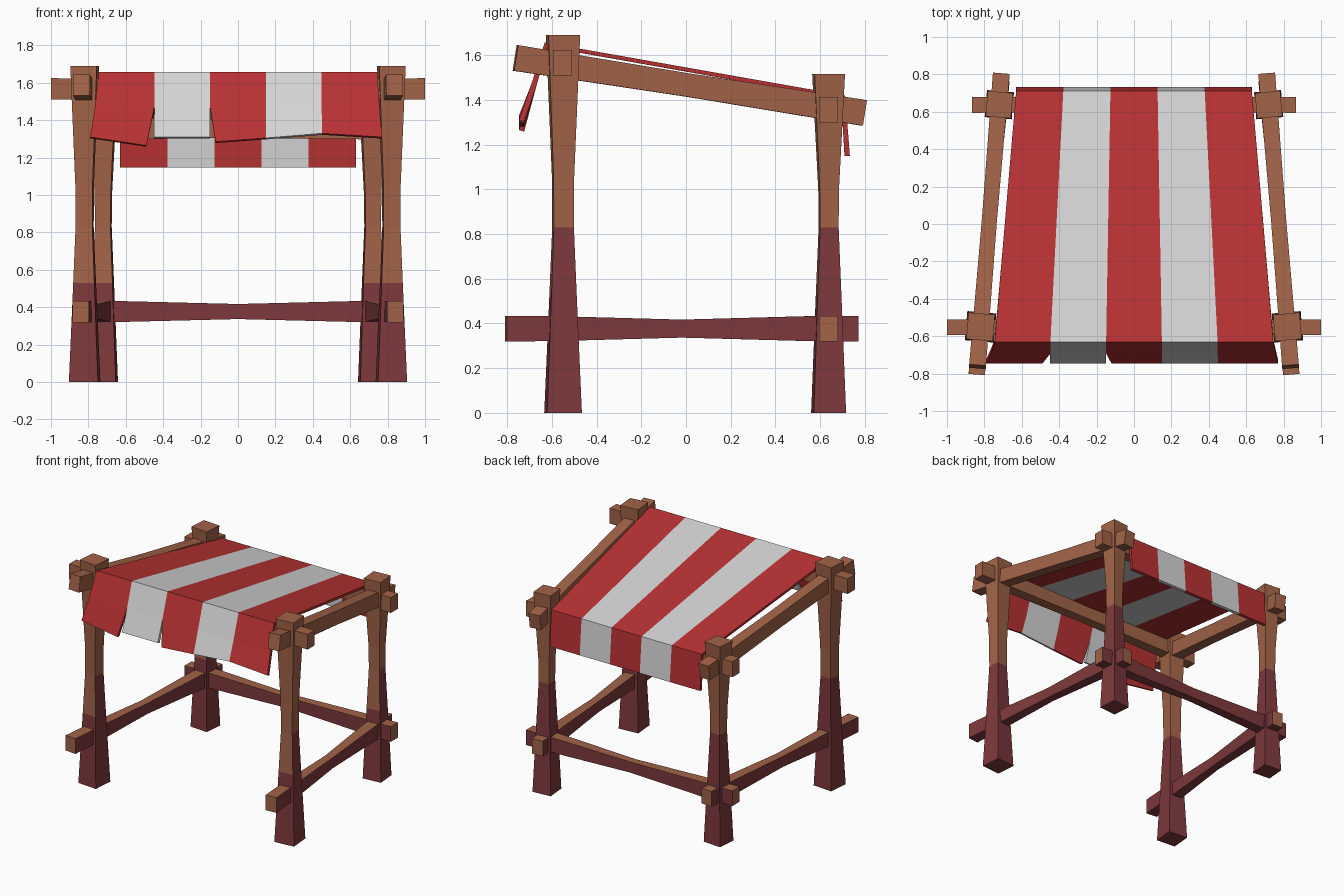
import bpy, bmesh, math
from mathutils import Vector, Matrix

if "Cube" in bpy.data.objects:
    bpy.data.objects.remove(bpy.data.objects["Cube"])


def material(name, rgb):
    m = bpy.data.materials.new(name)
    m.diffuse_color = (*rgb, 1)
    m.use_nodes = True
    m.node_tree.nodes["Principled BSDF"].inputs["Base Color"].default_value = m.diffuse_color
    return m


WOOD = material("light wood", (0.36, 0.125, 0.065))
STAIN = material("dark stained wood", (0.21, 0.041, 0.045))
RED = material("red cloth", (0.49, 0.032, 0.034))
WHITE = material("white cloth", (0.67, 0.67, 0.67))


def finish(name, bm, mats):
    me = bpy.data.meshes.new(name)
    bm.to_mesh(me)
    bm.free()
    for m in mats:
        me.materials.append(m)
    ob = bpy.data.objects.new(name, me)
    bpy.context.collection.objects.link(ob)
    return ob


def loft(rings):
    """Closed solid through a list of four-cornered rings."""
    bm = bmesh.new()
    vs = [[bm.verts.new(p) for p in ring] for ring in rings]
    for a, b in zip(vs, vs[1:]):
        for i in range(4):
            j = (i + 1) % 4
            bm.faces.new((a[i], a[j], b[j], b[i]))
    bm.faces.new(vs[0][::-1])
    bm.faces.new(vs[-1])
    bmesh.ops.recalc_face_normals(bm, faces=bm.faces)
    bm.normal_update()
    return bm


CORNERS = ((-.5, -.5), (.5, -.5), (.5, .5), (-.5, .5))


def post(name, x, y, angle, sections):
    """Waisted square post, stained at the bottom."""
    rot = Matrix.Rotation(angle, 3, 'Z')
    bm = loft([[rot @ Vector((u * w, v * w, 0)) + Vector((x, y, z))
                for u, v in CORNERS] for z, w in sections])
    for f in bm.faces:
        limit = 0.53 if f.normal.y < -0.7 else 0.83
        f.material_index = int(f.calc_center_median().z < limit)
    return finish(name, bm, (WOOD, STAIN))


def rail(name, p0, p1, w, h, waist, stained=False):
    """Bar from p0 to p1, slimmer in the middle."""
    p0, p1 = Vector(p0), Vector(p1)
    d = (p1 - p0).normalized()
    side = d.cross(Vector((0, 0, 1))).normalized()
    up = side.cross(d)
    bm = loft([[p0.lerp(p1, t) + side * u * w * s + up * v * h * s
                for u, v in CORNERS]
               for t, s in ((0, 1), (.14, .97), (.5, waist), (.86, .97), (1, 1))])
    if stained:  # tops and cut ends stay light
        for f in bm.faces:
            light = f.normal.z > 0.5 or abs(f.normal.dot(d)) > 0.9
            f.material_index = 0 if light else 1
    return finish(name, bm, (WOOD, STAIN))


# Posts and side rails, both sides
TURN = math.atan2(0.10, 1.19)
for side, s in (("left", -1), ("right", 1)):
    post(f"front_{side}_post", s * 0.82, -0.55, s * TURN,
         ((0, .156), (.53, .113), (.83, .09), (1.05, .092), (1.69, .142)))
    post(f"back_{side}_post", s * 0.72, 0.638, s * TURN,
         ((0, .145), (.53, .106), (.83, .083), (1.0, .086), (1.515, .136)))
    rail(f"{side}_top_rail", (s * .837, -.763, 1.588), (s * .710, .797, 1.342),
         .09, .116, .9)
    rail(f"{side}_lower_rail", (s * .841, -.805, .377), (s * .709, .768, .377),
         .088, .115, .70, True)

# Cross rails
rail("front_top_cross_rail", (-1, -.552, 1.567), (1, -.552, 1.567), .085, .115, .85)
rail("back_top_cross_rail", (-.865, .637, 1.355), (.865, .637, 1.355), .085, .117, .85)
rail("back_lower_cross_rail", (-.865, .637, .377), (.865, .637, .377),
     .085, .115, .70, True)

# Striped awning: back flap, sloping sheet, front flap with torn strips
EDGE_ROWS = ((.63, .733, 1.15), (.63, .712, 1.42), (.745, -.632, 1.657),
             (.757, -.692, 1.47))
# left and right lower corner (x, z) of each front strip
HEMS = (((-.79, 1.31), (-.49, 1.265)), ((-.45, 1.31), (-.15, 1.31)),
        ((-.12, 1.285), (.15, 1.305)), ((.15, 1.305), (.45, 1.33)),
        ((.45, 1.33), (.77, 1.31)))
bm = bmesh.new()
for i, hem in enumerate(HEMS):
    rows = []
    for r, (hw, y, z) in enumerate(EDGE_ROWS):
        if r == 3:
            hw = .745
        xs = [hw * (2 * k / 5 - 1) for k in (i, i + 1)]
        if r == 3 and i in (0, 4):
            k = 0 if i == 0 else 1
            xs[k] = -.765 if i == 0 else .757
        rows.append([bm.verts.new((x, y, z)) for x in xs])
    rows.append([bm.verts.new((x, -.747, z)) for x, z in hem])
    for a, b in zip(rows, rows[1:]):
        f = bm.faces.new((a[0], b[0], b[1], a[1]))
        f.material_index = i % 2
bmesh.ops.remove_doubles(bm, verts=bm.verts, dist=0.002)
bm.normal_update()
awning = finish("striped_awning", bm, (RED, WHITE))
solid = awning.modifiers.new("cloth thickness", 'SOLIDIFY')
solid.thickness = 0.024
solid.offset = -1
